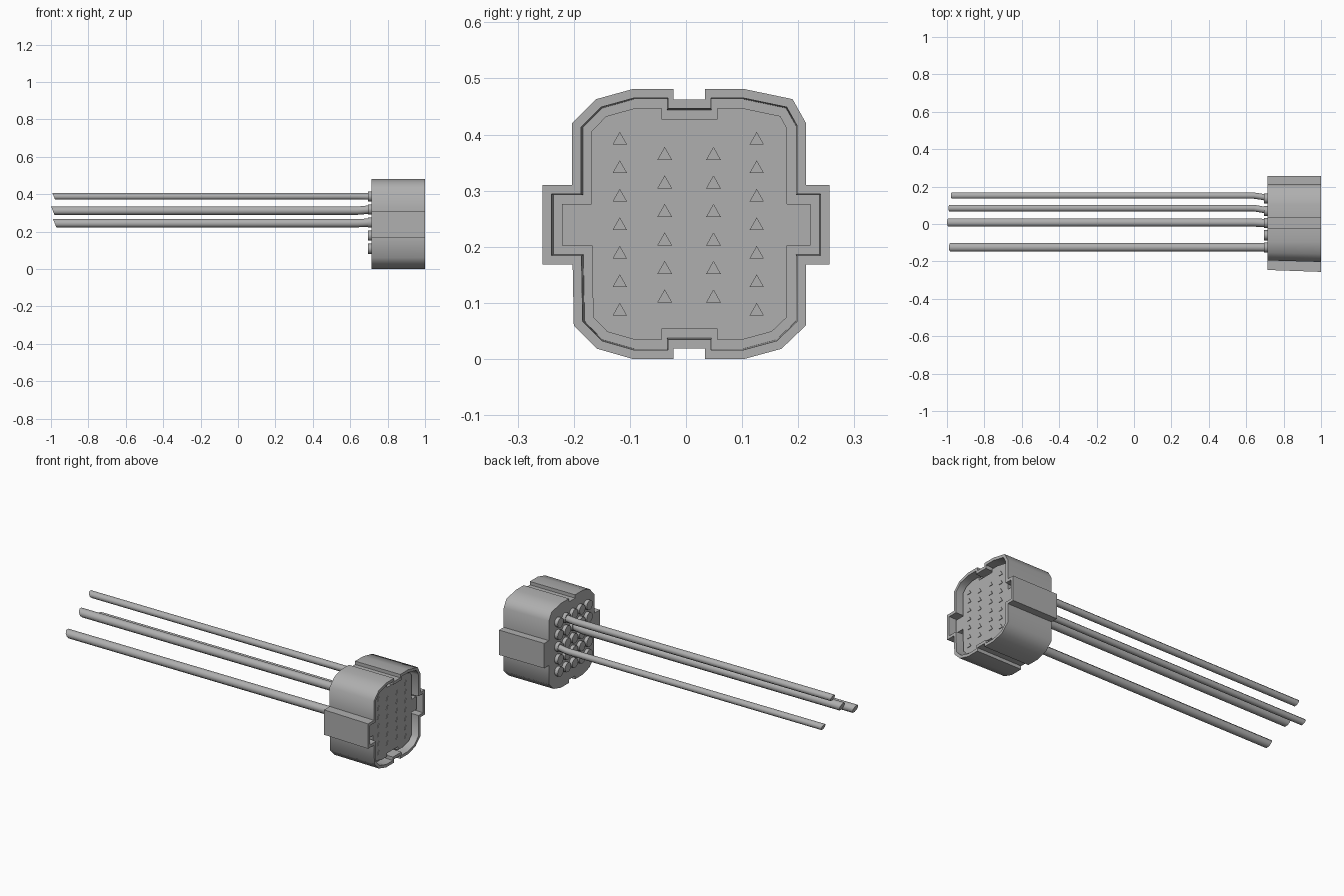
import bpy, bmesh, math
from mathutils import Vector, Matrix

if "Cube" in bpy.data.objects:
    bpy.data.objects.remove(bpy.data.objects["Cube"])

BACK, FRONT = 0.715, 1.0

# Dark grey plastic shared by all parts
plastic = bpy.data.materials.new("dark_plastic")
plastic.diffuse_color = (0.43, 0.43, 0.43, 1)
plastic.use_nodes = True
plastic.node_tree.nodes["Principled BSDF"].inputs["Base Color"].default_value = plastic.diffuse_color


def finish(bm, name, angle=40):
    bmesh.ops.recalc_face_normals(bm, faces=bm.faces)
    me = bpy.data.meshes.new(name)
    bm.to_mesh(me)
    bm.free()
    me.materials.append(plastic)
    ob = bpy.data.objects.new(name, me)
    bpy.context.collection.objects.link(ob)
    bpy.ops.object.select_all(action='DESELECT')
    ob.select_set(True)
    bpy.context.view_layer.objects.active = ob
    bpy.ops.object.shade_smooth_by_angle(angle=math.radians(angle))
    return ob


def inset(points, d):
    """Mitred inward offset of a clockwise (y, z) outline; key slots move less sideways."""
    out = []
    for i, p in enumerate(points):
        p = Vector(p)
        a = (p - Vector(points[i - 1])).normalized()
        b = (Vector(points[(i + 1) % len(points)]) - p).normalized()
        na, nb = Vector((a.y, -a.x)), Vector((b.y, -b.x))
        q = p + (na + nb) * d / (1 + na.dot(nb))
        if abs(p.x) < 0.05:
            q.x = p.x + (q.x - p.x) * 0.65
        out.append(q)
    return out


def bridge(bm, loops):
    """Skin a list of equal-length loops and cap both ends."""
    rings = [[bm.verts.new(v) for v in loop] for loop in loops]
    for r, s in zip(rings, rings[1:]):
        for i in range(len(r)):
            j = (i + 1) % len(r)
            bm.faces.new((r[i], r[j], s[j], s[i]))
    bm.faces.new(rings[0])
    bm.faces.new(rings[-1])


# Housing: keyed outline, open rim, groove and raised contact block
outline = [
    (0.034, 0.481), (0.104, 0.481), (0.190, 0.463), (0.214, 0.420),
    (0.214, 0.310), (0.256, 0.310), (0.256, 0.168), (0.214, 0.168),
    (0.214, 0.060), (0.170, 0.018), (0.104, 0.0), (0.034, 0.0),
    (0.034, 0.019), (-0.022, 0.019), (-0.022, 0.0), (-0.095, 0.0),
    (-0.158, 0.018), (-0.200, 0.060), (-0.202, 0.168), (-0.256, 0.168),
    (-0.256, 0.310), (-0.203, 0.310), (-0.203, 0.420), (-0.160, 0.463),
    (-0.095, 0.481), (-0.022, 0.481), (-0.022, 0.462), (0.034, 0.462)]
BLOCK = 0.97
GROOVE = 0.945
steps = [(BACK, 0), (FRONT, 0), (FRONT, 0.016), (GROOVE, 0.018),
         (GROOVE, 0.034), (BLOCK, 0.034)]


def taper(x, y):
    """The near side narrows slightly towards the back."""
    return y * (1 - 0.04 * (FRONT - x) / (FRONT - BACK)) if y < -0.15 else y


bm = bmesh.new()
bridge(bm, [[(x, taper(x, y), z) for y, z in inset(outline, d)] for x, d in steps])
finish(bm, "connector_housing", 52)

# Contact marks: low triangles, in four staggered columns
bm = bmesh.new()
for y, z0, count in ((-0.118, 0.086, 7), (-0.038, 0.110, 6),
                     (0.049, 0.110, 6), (0.126, 0.086, 7)):
    for k in range(count):
        z = z0 + 0.0508 * k
        tri = [(y - 0.013, z - 0.009), (y + 0.013, z - 0.009), (y, z + 0.014)]
        bridge(bm, [[(x, *p) for p in tri] for x in (BLOCK - 0.005, BLOCK + 0.003)])
finish(bm, "contacts", 20)

# Wire seals: grid of short bosses on the back
columns = (-0.125, -0.06, 0.005, 0.07, 0.137)
rows = (0.108, 0.178, 0.248, 0.318, 0.388)
bm = bmesh.new()
for y in columns:
    for z in rows:
        m = Matrix.Translation((0.708, y, z)) @ Matrix.Rotation(math.pi / 2, 4, 'Y')
        bmesh.ops.create_cone(bm, cap_ends=True, segments=12, radius1=0.027,
                              radius2=0.027, depth=0.026, matrix=m)
finish(bm, "wire_seals", 40)


# Wires: straight runs that bend slightly into their seal, cut at a slant
def wire(name, end_x, y, z, radius, seal_y, seal_z):
    path = [(end_x, y, z), (0.64, y, z), (0.675, (y + seal_y) / 2, (z + seal_z) / 2),
            (0.70, seal_y, seal_z)]
    loops = []
    for i, (px, py, pz) in enumerate(path):
        ring = []
        for k in range(8):
            a = 2 * math.pi * (k + 0.5) / 8
            dz = radius * math.sin(a)
            slant = 0.4 * (radius - dz) if i == 0 else 0
            ring.append((px + slant, py + radius * math.cos(a), pz + dz))
        loops.append(ring)
    bm = bmesh.new()
    bridge(bm, loops)
    finish(bm, name, 50)


wire("wire_front", -0.99, -0.125, 0.245, 0.024, -0.125, 0.248)
wire("wire_middle", -1.0, 0.008, 0.312, 0.024, 0.005, 0.318)
wire("wire_upper", -0.993, 0.085, 0.389, 0.019, 0.074, 0.388)
wire("wire_back", -0.98, 0.152, 0.245, 0.018, 0.142, 0.248)
